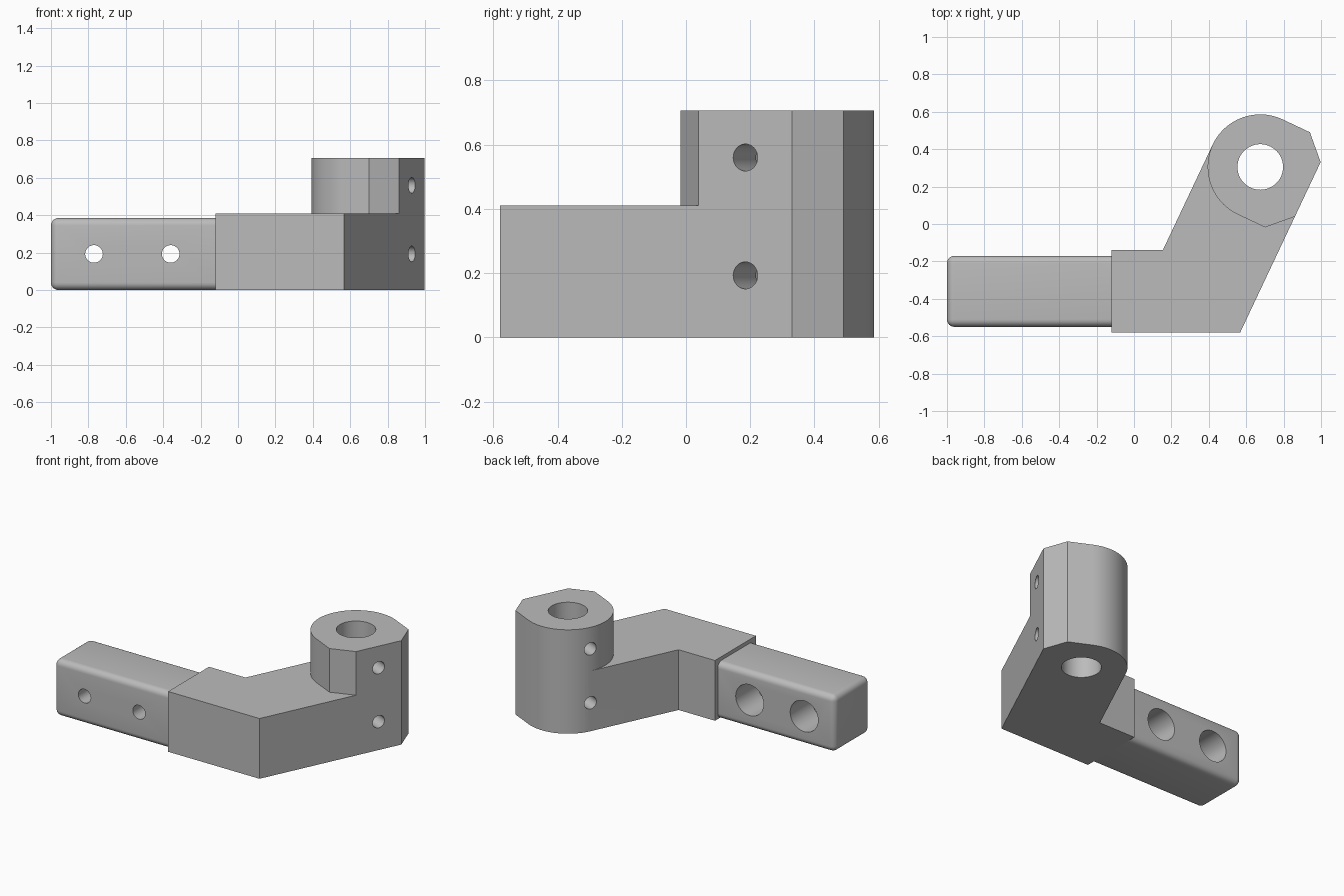
import bpy, bmesh, math
from mathutils import Vector

if "Cube" in bpy.data.objects:
    bpy.data.objects.remove(bpy.data.objects["Cube"], do_unlink=True)

grey = bpy.data.materials.new("light grey")
grey.use_nodes = True
grey.diffuse_color = (0.5, 0.5, 0.5, 1)
grey.node_tree.nodes["Principled BSDF"].inputs["Base Color"].default_value = (0.5, 0.5, 0.5, 1)

# Socket frame: "out" points through the clamp face, "along" runs up the angled arm
CENTRE = Vector((0.675, 0.305))
along = Vector((0.427, 0.904)).normalized()
out = Vector((along.y, -along.x))
R = 0.281
CHAMFER = 0.12


def local(u, v):
    return CENTRE + out * u + along * v


def flank(u, y):
    """Point on the arm side line at offset u with the given y."""
    start = local(u, 0)
    return start + along * ((y - start.y) / along.y)


def add_object(name, bm):
    bmesh.ops.recalc_face_normals(bm, faces=bm.faces)
    mesh = bpy.data.meshes.new(name)
    bm.to_mesh(mesh)
    bm.free()
    mesh.materials.append(grey)
    obj = bpy.data.objects.new(name, mesh)
    bpy.context.collection.objects.link(obj)
    return obj


def prism(name, outline, height):
    bm = bmesh.new()
    base = bm.faces.new([bm.verts.new((p[0], p[1], 0)) for p in outline])
    grown = bmesh.ops.extrude_face_region(bm, geom=[base])["geom"]
    top = [g for g in grown if isinstance(g, bmesh.types.BMVert)]
    bmesh.ops.translate(bm, verts=top, vec=(0, 0, height))
    return add_object(name, bm)


def drill(centre, direction, radius, length):
    """Cylinder cutter centred on a point."""
    bm = bmesh.new()
    bmesh.ops.create_cone(bm, cap_ends=True, segments=48, radius1=radius, radius2=radius, depth=length)
    obj = add_object("drill", bm)
    obj.rotation_euler = Vector(direction).to_track_quat("Z", "Y").to_euler()
    obj.location = centre
    obj.hide_render = True
    return obj


def combine(target, tool, operation):
    mod = target.modifiers.new(operation.lower(), "BOOLEAN")
    mod.operation = operation
    mod.solver = "EXACT"
    mod.object = tool
    bpy.context.view_layer.update()
    bpy.context.view_layer.objects.active = target
    bpy.ops.object.modifier_apply(modifier=mod.name)
    bpy.data.objects.remove(tool, do_unlink=True)


def smooth(obj):
    bpy.ops.object.select_all(action="DESELECT")
    obj.select_set(True)
    bpy.context.view_layer.objects.active = obj
    bpy.ops.object.shade_smooth_by_angle(angle=math.radians(20))


# Bent body
JOINT, FRONT, BACK = -0.12, -0.58, -0.14
body = prism("bent_body", [(JOINT, FRONT), flank(R, FRONT), local(R, 0),
                           local(-R, 0), flank(-R, BACK), (JOINT, BACK)], 0.41)

# Upright socket: round at the rear, square with chamfered corners at the clamp face
k = R - CHAMFER
outline = [local(R, -k), local(R, k), local(k, R)]
for i in range(49):
    a = math.pi / 2 + math.pi * i / 48
    outline.append(local(R * math.cos(a), R * math.sin(a)))
outline.append(local(k, -R))
socket = prism("upright_socket", outline, 0.707)
combine(body, socket, "UNION")

# Vertical bore and two cross holes
combine(body, drill((*CENTRE, 0.35), (0, 0, 1), 0.122, 1), "DIFFERENCE")
for z in (0.193, 0.56):
    combine(body, drill((*CENTRE, z), (*out, 0), 0.042, 0.9), "DIFFERENCE")
smooth(body)

# Square peg with rounded edges, flush with the underside
PEG_FRONT, PEG_BACK, PEG_TOP = -0.55, -0.17, 0.385
bm = bmesh.new()
bmesh.ops.create_cube(bm, size=1)
bmesh.ops.scale(bm, vec=(1 + JOINT, PEG_BACK - PEG_FRONT, PEG_TOP), verts=bm.verts)
bmesh.ops.translate(bm, vec=((JOINT - 1) / 2, (PEG_FRONT + PEG_BACK) / 2, PEG_TOP / 2), verts=bm.verts)
rounded = [e for e in bm.edges if any(v.co.x < -0.5 for v in e.verts)]
bmesh.ops.bevel(bm, geom=rounded, offset=0.04, segments=6, profile=0.5, affect="EDGES")
peg = add_object("square_peg", bm)

# Bolt holes with wide counterbores from the rear
for x in (-0.77, -0.36):
    combine(peg, drill((x, PEG_FRONT, 0.193), (0, 1, 0), 0.047, 1), "DIFFERENCE")
    combine(peg, drill((x, PEG_BACK, 0.193), (0, 1, 0), 0.105, 0.46), "DIFFERENCE")
smooth(peg)
